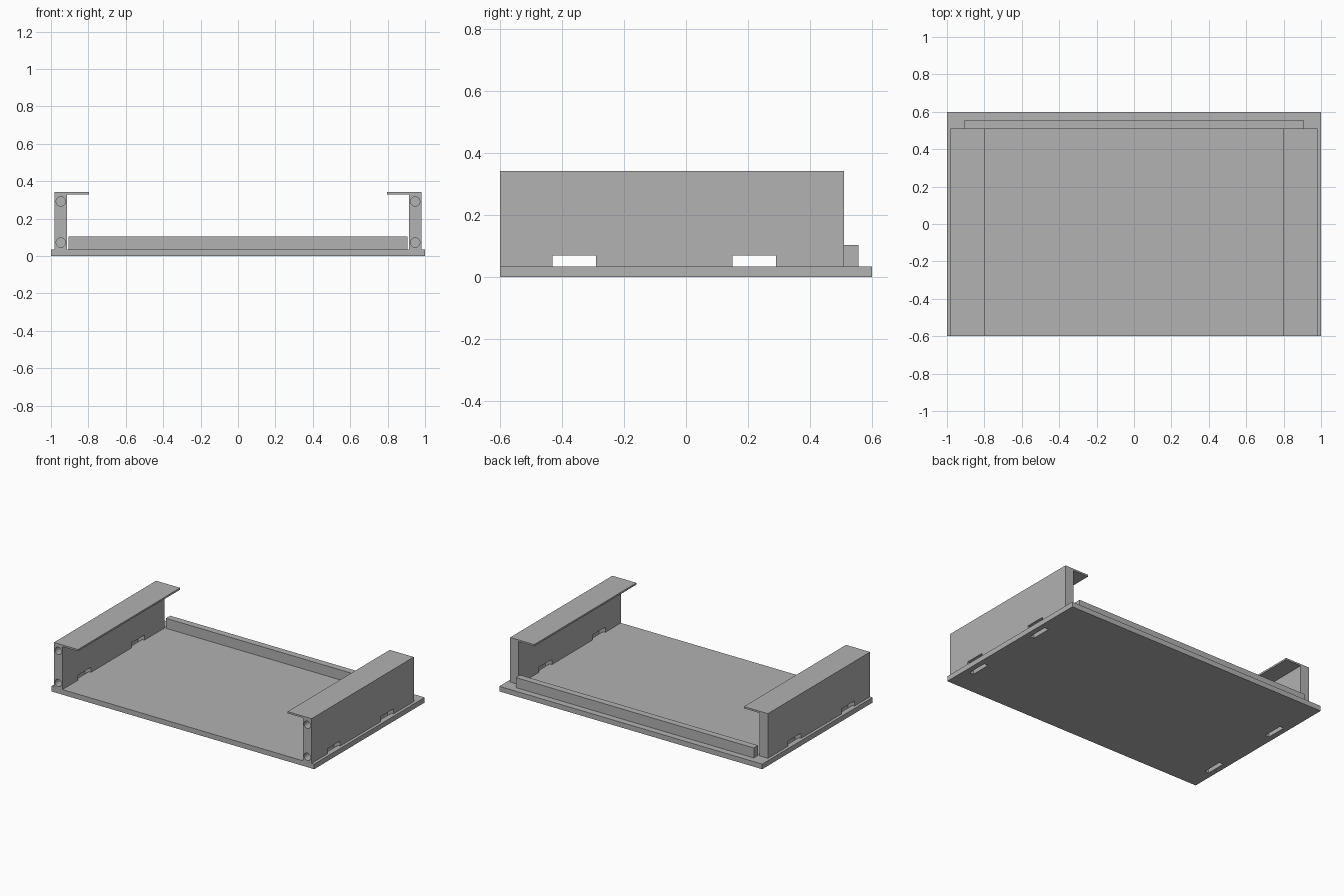
import bpy
import bmesh
from math import radians
from mathutils import Matrix, Vector

if "Cube" in bpy.data.objects:
    bpy.data.objects.remove(bpy.data.objects["Cube"], do_unlink=True)

grey = bpy.data.materials.new("plain_grey")
grey.use_nodes = True
grey.diffuse_color = (0.445, 0.445, 0.445, 1)
grey.node_tree.nodes["Principled BSDF"].inputs["Base Color"].default_value = grey.diffuse_color

BASE_TOP = 0.035
WALL_IN, WALL_OUT = 0.915, 0.98
WALL_MID = (WALL_IN + WALL_OUT) / 2
FRONT, WALL_BACK = -0.6, 0.51
SLOT_CENTRES = (-0.36, 0.22)
SLOT_LENGTH = 0.14


def add_object(name, bm):
    bmesh.ops.recalc_face_normals(bm, faces=bm.faces)
    mesh = bpy.data.meshes.new(name)
    bm.to_mesh(mesh)
    bm.free()
    mesh.materials.append(grey)
    obj = bpy.data.objects.new(name, mesh)
    bpy.context.collection.objects.link(obj)
    return obj


def add_box(bm, low, high):
    low, high = Vector(low), Vector(high)
    matrix = Matrix.Translation((low + high) / 2) @ Matrix.Diagonal((*(high - low), 1))
    bmesh.ops.create_cube(bm, size=1, matrix=matrix)


def box(name, low, high):
    bm = bmesh.new()
    add_box(bm, low, high)
    return add_object(name, bm)


def cut(obj, bm):
    """Subtract the shapes in bm from obj and keep the resulting mesh."""
    cutter = add_object("cutter", bm)
    cutter.hide_render = True
    mod = obj.modifiers.new("cut", "BOOLEAN")
    mod.operation = "DIFFERENCE"
    mod.solver = "EXACT"
    mod.object = cutter
    bpy.context.view_layer.update()
    evaluated = obj.evaluated_get(bpy.context.evaluated_depsgraph_get())
    obj.data = bpy.data.meshes.new_from_object(evaluated)
    obj.modifiers.clear()
    bpy.data.objects.remove(cutter, do_unlink=True)


# Base plate with narrow slots under the side walls
base = box("base_plate", (-1, -0.6, 0), (1, 0.6, BASE_TOP))
slots = bmesh.new()
for side in (-1, 1):
    for y in SLOT_CENTRES:
        x = side * WALL_MID
        add_box(slots, (x - 0.015, y - SLOT_LENGTH / 2, -0.1),
                (x + 0.015, y + SLOT_LENGTH / 2, 0.1))
cut(base, slots)

# Low rail along the back
box("back_rail", (-0.905, WALL_BACK, BASE_TOP), (0.905, 0.556, 0.104))

# Side wall with inward top lip, extruded front to back
profile = [(WALL_IN, BASE_TOP), (WALL_OUT, BASE_TOP), (WALL_OUT, 0.342),
           (0.797, 0.342), (0.797, 0.33), (WALL_IN, 0.33)]
bm = bmesh.new()
face = bm.faces.new([bm.verts.new((x, FRONT, z)) for x, z in profile])
extruded = bmesh.ops.extrude_face_region(bm, geom=[face])["geom"]
bmesh.ops.translate(bm, vec=(0, WALL_BACK - FRONT, 0),
                    verts=[v for v in extruded if isinstance(v, bmesh.types.BMVert)])
wall = add_object("side_walls", bm)

# Notches through the foot of the wall
notches = bmesh.new()
for y in SLOT_CENTRES:
    add_box(notches, (0.85, y - SLOT_LENGTH / 2, 0),
            (1.05, y + SLOT_LENGTH / 2, 0.07))
cut(wall, notches)

# Blind screw holes in the front end of the wall
holes = bmesh.new()
for z in (0.072, 0.292):
    matrix = Matrix.Translation((WALL_MID, FRONT, z)) @ Matrix.Rotation(radians(90), 4, "X")
    bmesh.ops.create_cone(holes, cap_ends=True, segments=32, radius1=0.025,
                          radius2=0.025, depth=0.2, matrix=matrix)
cut(wall, holes)

# Matching wall on the other side
mirror = wall.modifiers.new("mirror", "MIRROR")
mirror.use_axis[0] = True

bpy.ops.object.select_all(action="DESELECT")
wall.select_set(True)
bpy.context.view_layer.objects.active = wall
bpy.ops.object.shade_smooth_by_angle(angle=radians(30))
